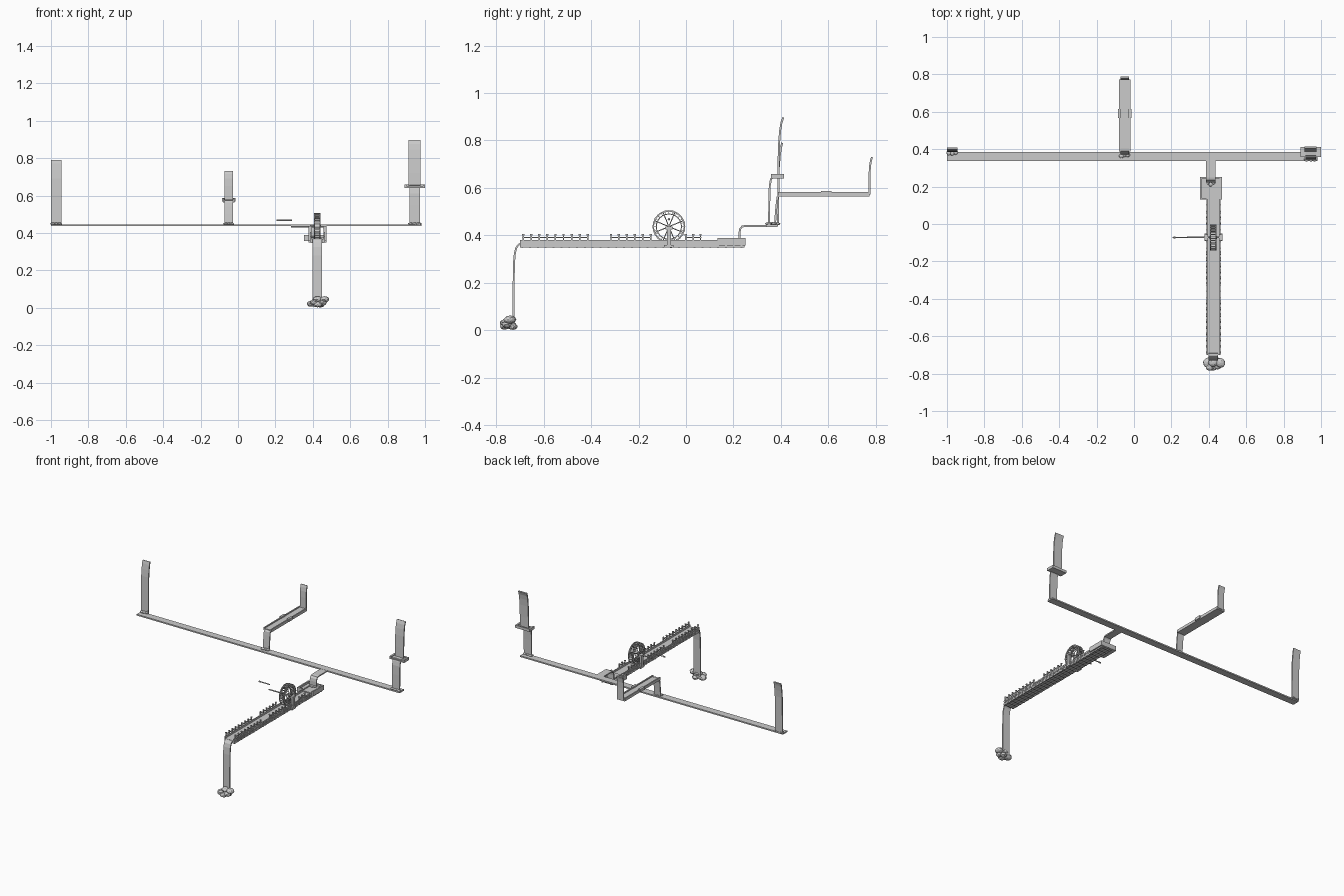
import bpy, bmesh, math, random
from mathutils import Vector, Matrix

if "Cube" in bpy.data.objects:
    bpy.data.objects.remove(bpy.data.objects["Cube"])

random.seed(4)


def finish(name, bm, smooth=False):
    bmesh.ops.recalc_face_normals(bm, faces=bm.faces)
    me = bpy.data.meshes.new(name)
    bm.to_mesh(me)
    bm.free()
    ob = bpy.data.objects.new(name, me)
    bpy.context.collection.objects.link(ob)
    if smooth:
        me.shade_smooth()
    return ob


def add_box(bm, x0, x1, y0, y1, z0, z1, rot=None):
    m = Matrix.Translation(((x0 + x1) / 2, (y0 + y1) / 2, (z0 + z1) / 2))
    if rot:
        m = m @ rot
    m = m @ Matrix.Diagonal((x1 - x0, y1 - y0, z1 - z0, 1))
    bmesh.ops.create_cube(bm, size=1, matrix=m)


def add_rod(bm, a, b, r, seg=8):
    a, b = Vector(a), Vector(b)
    d = b - a
    m = Matrix.Translation((a + b) / 2) @ d.to_track_quat('Z', 'Y').to_matrix().to_4x4()
    bmesh.ops.create_cone(bm, cap_ends=True, segments=seg, radius1=r, radius2=r,
                          depth=d.length, matrix=m)


def boxes(name, items):
    bm = bmesh.new()
    for b in items:
        add_box(bm, *b)
    return finish(name, bm)


def ribbon(name, pts, x0, x1, t=0.008):
    """Sheet of water: a y-z path given thickness and width."""
    P = [Vector(p) for p in pts]
    bm = bmesh.new()
    rows = []
    for i, p in enumerate(P):
        d = (P[min(i + 1, len(P) - 1)] - P[max(i - 1, 0)]).normalized()
        n = Vector((-d.y, d.x)) * t / 2
        a, b = p + n, p - n
        rows.append([bm.verts.new(v) for v in ((x0, a.x, a.y), (x1, a.x, a.y),
                                               (x1, b.x, b.y), (x0, b.x, b.y))])
    for r, s in zip(rows, rows[1:]):
        for k in range(4):
            bm.faces.new((r[k], r[(k + 1) % 4], s[(k + 1) % 4], s[k]))
    bm.faces.new(rows[0])
    bm.faces.new(rows[-1])
    return finish(name, bm)


def blobs(name, items, sub=2, rough=0.08):
    """Flattened lumps: (x, y, z, rx, ry, rz)."""
    bm = bmesh.new()
    for x, y, z, rx, ry, rz in items:
        m = Matrix.Translation((x, y, z)) @ Matrix.Diagonal((rx, ry, rz, 1))
        vs = bmesh.ops.create_icosphere(bm, subdivisions=sub, radius=1, matrix=m)['verts']
        c = Vector((x, y, z))
        for v in vs:
            v.co = c + (v.co - c) * (1 + random.uniform(-rough, rough))
    return finish(name, bm)


def splash(name, xc, yc, z, w, d):
    items = [(xc + k * w * 0.3, yc + random.uniform(-.2, .2) * d, z, w * 0.23, d * 0.4, 0.007)
             for k in (-1, 0, 1)]
    return blobs(name, items)


# Long river and branch flowing onto the aqueduct
boxes("river", [(-1, 0.98, 0.338, 0.386, 0.436, 0.445)])
ribbon("branch_stream", [(0.345, .44), (0.25, .44), (0.236, .437), (0.228, .427),
                         (0.225, .41), (0.225, .372)], 0.385, 0.435)

# Waterfalls feeding the river
ribbon("left_fall", [(.405, .79), (.40, .77), (.395, .735), (.391, .69), (.389, .6),
                     (.388, .445)], -1, -.945)
splash("left_splash", -.972, .385, .449, .06, .035)
ribbon("right_upper_fall", [(.41, .897), (.402, .875), (.397, .845), (.393, .80),
                            (.39, .72), (.389, .65)], .912, .976)
boxes("right_basin", [(.89, 1, .358, .412, .640, .648), (.89, .902, .358, .412, .648, .658),
                      (.988, 1, .358, .412, .648, .658), (.89, 1, .403, .412, .648, .658),
                      (.902, .988, .362, .403, .648, .652)])
ribbon("right_lower_fall", [(.385, .652), (.368, .650), (.358, .637), (.353, .61),
                            (.351, .55), (.35, .445)], .916, .974)
splash("right_splash", .945, .352, .449, .07, .035)

# Middle channel with its two falls
boxes("middle_channel", [(-.08, -.02, .388, .773, .564, .571),
                         (-.08, -.072, .388, .773, .571, .583),
                         (-.028, -.02, .388, .773, .571, .583)])
boxes("middle_channel_water", [(-.072, -.028, .390, .775, .571, .577)])
boxes("middle_channel_band", [(-.086, -.014, .568, .614, .568, .574),
                              (-.086, -.07, .568, .614, .574, .587),
                              (-.03, -.014, .568, .614, .574, .587)])
ribbon("middle_back_fall", [(.784, .73), (.779, .715), (.775, .69), (.773, .65),
                            (.773, .573)], -.073, -.026)
ribbon("middle_front_fall", [(.405, .574), (.394, .572), (.386, .562), (.383, .54),
                             (.379, .50), (.375, .445)], -.073, -.026)
splash("middle_splash", -.05, .366, .449, .055, .03)

# Aqueduct trough: floor, stacked side beams, cross ties beneath and water
cx = 0.425
parts = [(cx - .035, cx + .035, -.70, .247, .353, .359)]
for s in (-1, 1):
    for z0, z1, w in ((.348, .360, .006), (.363, .369, .004), (.371, .381, .006)):
        x = cx + s * .034
        parts.append((x - w / 2, x + w / 2, -.70, .247, z0, z1))
    x = cx + s * .033
    parts.append((x - .0012, x + .0012, -.70, .247, .352, .379))
for i in range(29):
    y = -.69 + i * .033
    parts.append((cx - .037, cx + .037, y - .004, y + .004, .347, .353))
    for s in (-1, 1):
        x = cx + s * .0375
        parts.append((x - .0025, x + .0025, y - .004, y + .004, .349, .38))
boxes("aqueduct_trough", parts)
boxes("aqueduct_water", [(cx - .031, cx + .031, -.70, .24, .359, .369)])

# Railings along both sides, with gaps
rails = bmesh.new()
for s in (-1, 1):
    x = cx + s * .035
    for y0, y1 in ((-.69, -.41), (-.32, -.145), (-.005, .065)):
        add_box(rails, x - .0025, x + .0025, y0, y1, .389, .394)
        n = max(2, round((y1 - y0) / .033) + 1)
        for i in range(n):
            y = y0 + .004 + (y1 - y0 - .008) * i / (n - 1)
            add_box(rails, x - .003, x + .003, y - .003, y + .003, .378, .402)
            add_box(rails, x - .004, x + .004, y - .005, y + .005, .400, .405)
finish("railings", rails)

# Receiving tank under the branch stream
boxes("receiving_tank", [(.353, .471, .132, .25, .357, .363),
                         (.353, .362, .132, .25, .363, .389),
                         (.462, .471, .132, .25, .363, .389),
                         (.353, .471, .241, .25, .363, .389),
                         (.353, .388, .132, .14, .363, .389)])
boxes("tank_water", [(.362, .462, .135, .241, .363, .376)])
splash("tank_splash", .41, .218, .378, .05, .03)

# Water wheel: two rims, inner rings, spokes and paddles
wy, wz, R = -.072, .437, .069
wheel = bmesh.new()


def add_ring(bm, x0, x1, r0, r1, n=24):
    rows = []
    for i in range(n):
        a = 2 * math.pi * i / n
        rows.append([bm.verts.new((x, wy + r * math.cos(a), wz + r * math.sin(a)))
                     for x, r in ((x0, r0), (x1, r0), (x1, r1), (x0, r1))])
    for i in range(n):
        r, s = rows[i], rows[(i + 1) % n]
        for k in range(4):
            bm.faces.new((r[k], r[(k + 1) % 4], s[(k + 1) % 4], s[k]))


for x in (.406, .435):
    add_ring(wheel, x, x + .005, R - .006, R)
    add_ring(wheel, x, x + .005, R - .018, R - .014)
    for i in range(8):
        a = 2 * math.pi * (i + .5) / 8
        add_rod(wheel, (x + .0025, wy, wz),
                (x + .0025, wy + (R - .003) * math.cos(a), wz + (R - .003) * math.sin(a)), .002, 6)
for i in range(24):
    a = 2 * math.pi * i / 24
    y, z, h = wy + (R - .008) * math.cos(a), wz + (R - .008) * math.sin(a), .0085
    add_box(wheel, .407, .439, y - h, y + h, z - .001, z + .001, None)
    vs = wheel.verts[:][-8:]
    bmesh.ops.rotate(wheel, verts=vs, cent=(0, y, z), matrix=Matrix.Rotation(a, 3, 'X'))
add_rod(wheel, (.403, wy, wz), (.443, wy, wz), .008, 12)
finish("water_wheel", wheel)

# Axle, separate shaft and bearing posts
axle = bmesh.new()
add_rod(axle, (.283, wy, wz - .004), (.474, wy, wz - .004), .004)
finish("wheel_axle", axle)
shaft = bmesh.new()
add_rod(shaft, (.207, wy, .468), (.29, wy, .468), .0035)
add_rod(shaft, (.21, wy, .468), (.222, wy, .468), .005)
finish("drive_shaft", shaft)
posts = []
for x in (.386, .464):
    posts += [(x - .008, x + .008, wy - .009, wy + .009, .348, .432),
              (x - .010, x + .010, wy - .015, wy + .015, .425, .437),
              (x - .008, x + .008, wy - .02, wy + .02, .348, .36)]
boxes("wheel_supports", posts)

# Final fall and the stones at its foot
ribbon("final_fall", [(-.69, .366), (-.704, .362), (-.715, .348), (-.721, .325),
                      (-.725, .28), (-.726, .2), (-.727, .02)], .398, .449)
blobs("fall_stones", [(.396, -.742, .022, .028, .028, .017), (.425, -.762, .018, .027, .023, .015),
                      (.463, -.742, .045, .026, .026, .017), (.448, -.755, .025, .024, .022, .016),
                      (.425, -.74, .045, .025, .024, .017), (.405, -.768, .03, .02, .017, .015),
                      (.44, -.73, .016, .022, .02, .014)])
